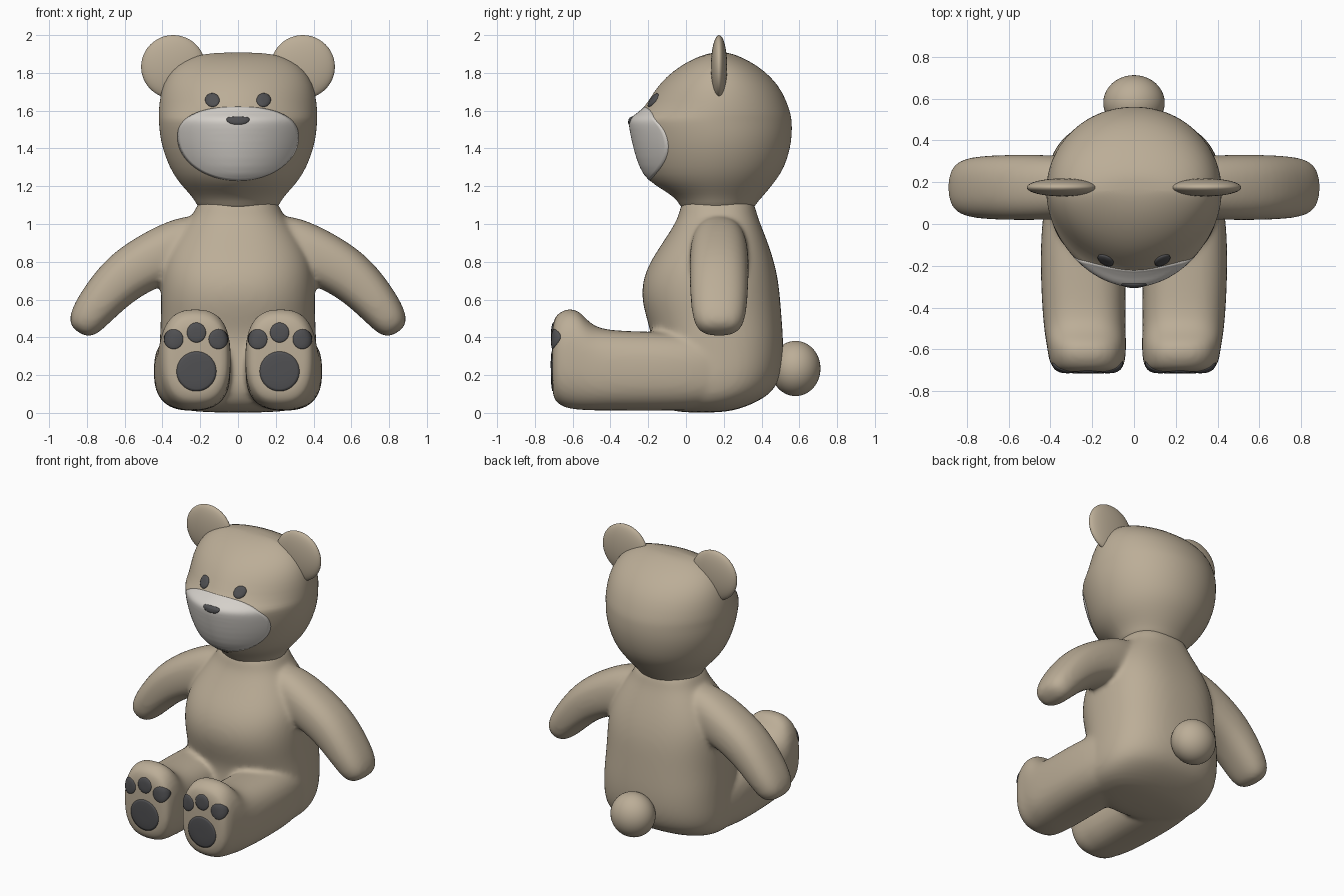
import bpy, bmesh, math
from mathutils import Vector
from mathutils.bvhtree import BVHTree

if "Cube" in bpy.data.objects:
    bpy.data.objects.remove(bpy.data.objects["Cube"])


def material(name, rgb):
    m = bpy.data.materials.new(name)
    m.diffuse_color = (*rgb, 1)
    m.use_nodes = True
    m.node_tree.nodes["Principled BSDF"].inputs["Base Color"].default_value = m.diffuse_color
    return m


FUR = material("fur", (0.50, 0.42, 0.31))
PALE = material("pale", (0.66, 0.63, 0.59))
DARK = material("dark", (0.08, 0.08, 0.085))


def spow(v, e):
    return math.copysign(abs(v) ** e, v)


def oval(hw, lo, hi, n_lo=2.0, n_hi=2.0, mid=None, count=32):
    """Superellipse points (u, v): half width hw, v from lo to hi, widest at mid."""
    mid = (lo + hi) / 2 if mid is None else mid
    pts = []
    for i in range(count):
        a = 2 * math.pi * i / count
        c, s = math.cos(a), math.sin(a)
        n = n_hi if s > 0 else n_lo
        r = hi - mid if s > 0 else mid - lo
        pts.append((hw * spow(c, 2 / n), mid + r * spow(s, 2 / n)))
    return pts


def loft(bm, rings):
    """Closed skin over a row of rings."""
    rows = [[bm.verts.new(p) for p in ring] for ring in rings]
    n = len(rows[0])
    for a, b in zip(rows, rows[1:]):
        for i in range(n):
            j = (i + 1) % n
            bm.faces.new((a[i], a[j], b[j], b[i]))
    bm.faces.new(rows[0])
    bm.faces.new(rows[-1])


def finish(bm, name, mat):
    bmesh.ops.recalc_face_normals(bm, faces=bm.faces[:])
    for f in bm.faces:
        f.smooth = True
    me = bpy.data.meshes.new(name)
    bm.to_mesh(me)
    bm.free()
    ob = bpy.data.objects.new(name, me)
    bpy.context.collection.objects.link(ob)
    me.materials.append(mat)
    return ob


def subdivide(ob, levels):
    m = ob.modifiers.new("Subdivision", 'SUBSURF')
    m.levels = m.render_levels = levels


def ball(name, loc, scale, mat):
    bm = bmesh.new()
    bmesh.ops.create_uvsphere(bm, u_segments=40, v_segments=24, radius=1)
    for v in bm.verts:
        v.co = Vector(loc) + v.co * Vector(scale)
    return finish(bm, name, mat)


# Body: torso, arms and legs fused into one soft skin
bm = bmesh.new()
TORSO = [  # z, half width, front y, back y
    (0.0, .22, -.04, .2), (.03, .36, -.14, .32), (.1, .415, -.19, .46), (.2, .425, -.2, .505),
    (.3, .42, -.19, .517), (.4, .415, -.18, .515), (.5, .41, -.21, .508), (.6, .41, -.236, .5),
    (.7, .408, -.232, .49), (.8, .395, -.192, .468), (.9, .35, -.125, .435),
    (1.0, .28, -.06, .395), (1.06, .23, -.033, .372), (1.16, .20, -.02, .355)]
loft(bm, [[(x, y, z) for x, y in oval(w, a, b, 2.3, 2.5)] for z, w, a, b in TORSO])

ARM = [  # x, z, radius in front view, radius in y
    (.10, .88, .15, .10), (.25, .89, .17, .145), (.42, .83, .15, .157), (.6, .73, .137, .157),
    (.72, .60, .117, .152), (.79, .51, .102, .14), (.825, .455, .082, .12), (.845, .425, .045, .07)]
LEG = [  # y, centre x, half width, low z, high z
    (-.71, .22, .14, .10, .46), (-.695, .22, .168, .06, .515), (-.65, .225, .183, .03, .545),
    (-.61, .225, .188, .02, .555), (-.56, .23, .192, .015, .54), (-.5, .235, .196, .012, .46),
    (-.4, .24, .2, .012, .435), (-.15, .245, .206, .01, .43), (.1, .235, .2, .015, .42),
    (.28, .2, .18, .06, .38)]
for s in (1, -1):
    rings = []
    for i, (x, z, r, ry) in enumerate(ARM):
        p, q = ARM[max(i - 1, 0)], ARM[min(i + 1, len(ARM) - 1)]
        d = Vector((q[0] - p[0], q[1] - p[1])).normalized()
        rings.append([(s * (x - d.y * u), .175 + v, z + d.x * u)
                      for u, v in oval(r, -ry, ry, 2.4, 2.4)])
    loft(bm, rings)
    loft(bm, [[(s * (cx + u), y, v) for u, v in oval(w, lo, hi, 2.6, 2.6)]
              for y, cx, w, lo, hi in LEG])
body = finish(bm, "body", FUR)
subdivide(body, 2)
rm = body.modifiers.new("Remesh", 'REMESH')
rm.mode = 'VOXEL'
rm.voxel_size = 0.015
rm.use_smooth_shade = True
sm = body.modifiers.new("Smooth", 'SMOOTH')
sm.factor = 0.5
sm.iterations = 10

# Head with the pointed muzzle drawn out of its front
HEAD = [  # z, half width, front y, back y
    (1.07, .20, -.02, .355), (1.1, .215, -.03, .365), (1.14, .24, -.06, .40), (1.18, .275, -.12, .435),
    (1.23, .32, -.203, .475), (1.3, .363, -.245, .522), (1.4, .40, -.275, .552), (1.48, .415, -.292, .562),
    (1.54, .419, -.303, .56), (1.565, .42, -.292, .557), (1.6, .42, -.228, .55), (1.7, .41, -.172, .513),
    (1.78, .378, -.105, .45), (1.84, .325, -.025, .375), (1.88, .25, .05, .30), (1.9, .18, .11, .25),
    (1.908, .09, .15, .21)]
bm = bmesh.new()
loft(bm, [[(x, y, z) for x, y in oval(w, a, b, 1.85, 2.05, min(.16, (a + b) / 2 + .02), 64)]
          for z, w, a, b in HEAD])
head = finish(bm, "head", FUR)
subdivide(head, 1)

# Ears and tail
for s, side in ((1, "left"), (-1, "right")):
    ball("ear_" + side, (s * .343, .175, 1.832), (.17, .043, .168), FUR)
ball("tail", (0, .58, .235), (.147, .132, .146), FUR)

# Flat features laid onto the skin from the front
bpy.context.view_layer.update()
deps = bpy.context.evaluated_depsgraph_get()
TREES = {o.name: BVHTree.FromObject(o, deps) for o in (head, body)}


def patch(name, target, cx, cz, hw, down, up, height, mat, n_up=2.0, rows=8):
    """Low dome following the target surface, outlined by an oval in front view."""
    tree = TREES[target.name]
    edge = oval(hw, -down, up, 2.0, n_up, 0.0, 64)

    def drop(u, v, lift):
        p, n, _, _ = tree.ray_cast(Vector((cx + u, -3, cz + v)), Vector((0, 1, 0)))
        return p + n * lift if p else Vector((cx + u, -.1, cz + v))

    bm = bmesh.new()
    mid = bm.verts.new(drop(0, 0, height))
    prev = None
    for k in range(1, rows + 2):
        t = min(k / rows, 1)
        lift = height * (1 - .6 * t ** 4) if k <= rows else -.004
        ring = [bm.verts.new(drop(u * t, v * t, lift)) for u, v in edge]
        for i in range(64):
            j = (i + 1) % 64
            if prev:
                bm.faces.new((prev[i], ring[i], ring[j], prev[j]))
            else:
                bm.faces.new((mid, ring[i], ring[j]))
        prev = ring
    finish(bm, name, mat)


patch("muzzle", head, 0, 1.46, .32, .23, .16, .004, PALE, 2.4, 20)
patch("nose", head, 0, 1.552, .06, .026, .014, .009, DARK, 3)
for s, side in ((1, "left"), (-1, "right")):
    patch("eye_" + side, head, s * .135, 1.655, .037, .035, .035, .013, DARK)
    patch("sole_pad_" + side, body, s * .22, .22, .105, .105, .105, .007, DARK)
    for i, (x, z) in enumerate(((.105, .39), (.22, .425), (.34, .39))):
        patch(f"toe_pad_{side}_{i + 1}", body, s * x, z, .05, .052, .052, .008, DARK)
